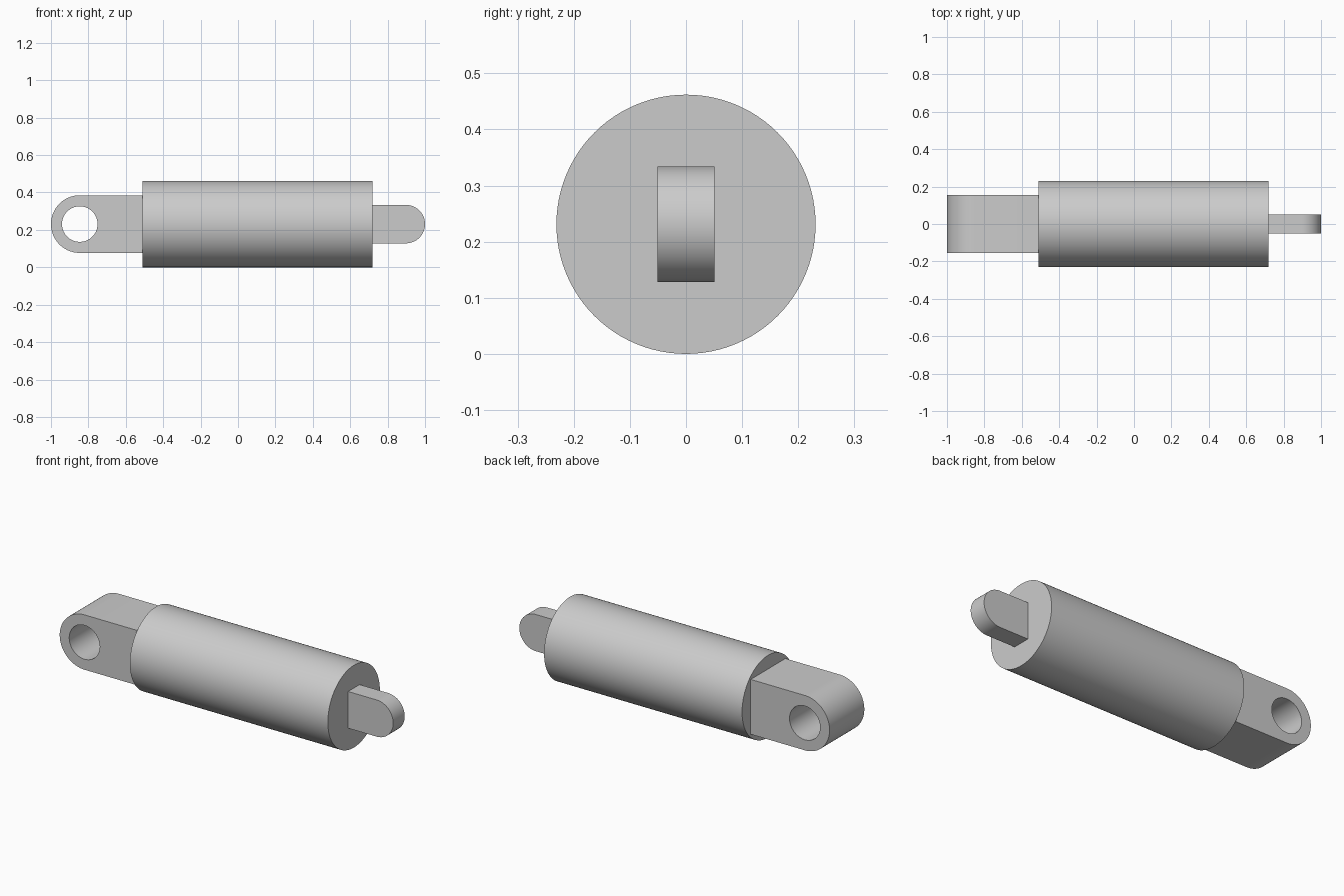
import bpy
import bmesh
from math import pi, sin, cos, radians

if "Cube" in bpy.data.objects:
    bpy.data.objects.remove(bpy.data.objects["Cube"])

AXIS_Z = 0.231
BARREL_START, BARREL_END = -0.51, 0.72

grey = bpy.data.materials.new("plain grey")
grey.use_nodes = True
grey.diffuse_color = (0.6, 0.6, 0.6, 1)
grey.node_tree.nodes["Principled BSDF"].inputs["Base Color"].default_value = grey.diffuse_color


def smooth(obj):
    bpy.ops.object.select_all(action="DESELECT")
    obj.select_set(True)
    bpy.context.view_layer.objects.active = obj
    bpy.ops.object.shade_smooth_by_angle(angle=radians(30))


def cylinder(name, radius, length, location, rotation):
    bpy.ops.mesh.primitive_cylinder_add(vertices=96, radius=radius, depth=length,
                                        location=location, rotation=rotation)
    obj = bpy.context.object
    obj.name = name
    obj.data.materials.append(grey)
    return obj


def lug(name, root_x, tip_x, half_height, half_width):
    """Flat bar along x with a half-round tip, extruded across y."""
    side = 1 if tip_x > root_x else -1
    centre_x = tip_x - side * half_height
    outline = [(root_x, -half_height)]
    steps = 48
    for i in range(steps + 1):
        a = -pi / 2 + pi * i / steps
        outline.append((centre_x + side * half_height * cos(a), half_height * sin(a)))
    outline.append((root_x, half_height))

    bm = bmesh.new()
    face = bm.faces.new([bm.verts.new((x, -half_width, AXIS_Z + z)) for x, z in outline])
    result = bmesh.ops.extrude_face_region(bm, geom=[face])
    moved = [v for v in result["geom"] if isinstance(v, bmesh.types.BMVert)]
    bmesh.ops.translate(bm, verts=moved, vec=(0, 2 * half_width, 0))
    bmesh.ops.recalc_face_normals(bm, faces=bm.faces)
    mesh = bpy.data.meshes.new(name)
    bm.to_mesh(mesh)
    bm.free()
    mesh.materials.append(grey)
    obj = bpy.data.objects.new(name, mesh)
    bpy.context.collection.objects.link(obj)
    return obj, centre_x


# Main barrel
barrel = cylinder("barrel", AXIS_Z, BARREL_END - BARREL_START,
                  ((BARREL_START + BARREL_END) / 2, 0, AXIS_Z), (0, pi / 2, 0))
smooth(barrel)

# Narrow rounded tab
tab, _ = lug("rod_tab", BARREL_END, 1.0, 0.103, 0.051)
smooth(tab)

# Wide mounting eye with its pin hole
eye, hole_x = lug("mounting_eye", BARREL_START, -1.0, 0.154, 0.154)
cutter = cylinder("pin_hole_cutter", 0.095, 0.5, (hole_x, 0, AXIS_Z), (pi / 2, 0, 0))
cutter.hide_render = True
hole = eye.modifiers.new("pin hole", "BOOLEAN")
hole.operation = "DIFFERENCE"
hole.solver = "EXACT"
hole.object = cutter
bpy.ops.object.select_all(action="DESELECT")
eye.select_set(True)
bpy.context.view_layer.objects.active = eye
bpy.ops.object.modifier_apply(modifier=hole.name)
bpy.data.objects.remove(cutter)
smooth(eye)
